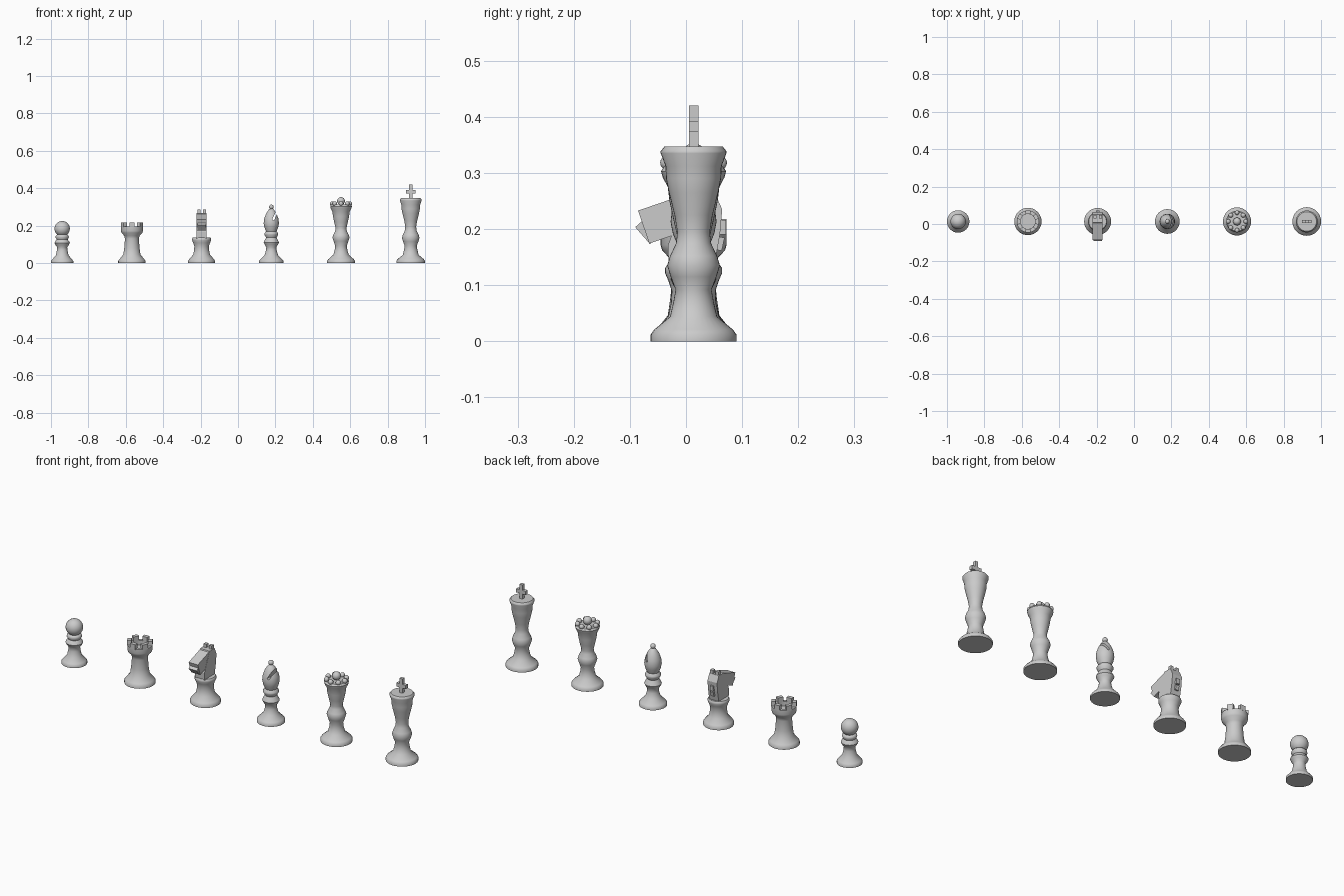
import bpy, bmesh
from math import cos, sin, pi, radians
from mathutils import Matrix, Vector

if "Cube" in bpy.data.objects:
    bpy.data.objects.remove(bpy.data.objects["Cube"])

CY = 0.0135                                   # row offset in y
X = [-0.94 + 0.3727 * i for i in range(6)]    # piece positions
SEG = 32


def finish(bm, name, smooth=None):
    bmesh.ops.recalc_face_normals(bm, faces=bm.faces)
    mesh = bpy.data.meshes.new(name)
    bm.to_mesh(mesh)
    bm.free()
    ob = bpy.data.objects.new(name, mesh)
    bpy.context.collection.objects.link(ob)
    bpy.ops.object.select_all(action='DESELECT')
    ob.select_set(True)
    bpy.context.view_layer.objects.active = ob
    if smooth:
        bpy.ops.object.shade_smooth_by_angle(angle=radians(smooth))
    return ob


def lathe(name, x, profile):
    """Turned body from (radius, height) points, bottom to top."""
    bm = bmesh.new()
    rings = [[bm.verts.new((x + r * cos(2 * pi * i / SEG), CY + r * sin(2 * pi * i / SEG), z))
              for i in range(SEG)] for r, z in profile]
    for a, b in zip(rings, rings[1:]):
        for i in range(SEG):
            j = (i + 1) % SEG
            bm.faces.new((a[i], a[j], b[j], b[i]))
    bm.faces.new(rings[0])
    bm.faces.new(rings[-1])
    return finish(bm, name, 48)


def box(bm, x, y, z, size, rot=None):
    m = Matrix.Translation((x, CY + y, z)) @ (rot or Matrix()) @ Matrix.Diagonal((*size, 1))
    bmesh.ops.create_cube(bm, size=1, matrix=m)


def ball(bm, x, y, z, r):
    bmesh.ops.create_uvsphere(bm, u_segments=16, v_segments=10, radius=r,
                              matrix=Matrix.Translation((x, CY + y, z)))


# Pawn
lathe("pawn_body", X[0], [(.06, 0), (.06, .011), (.054, .018), (.034, .042), (.028, .07), (.027, .085),
                          (.036, .097), (.041, .108), (.036, .118), (.029, .126), (.036, .138),
                          (.034, .146), (.028, .152)])
bm = bmesh.new()
bmesh.ops.create_uvsphere(bm, u_segments=SEG, v_segments=16, radius=.041,
                          matrix=Matrix.Translation((X[0], CY, .184)))
finish(bm, "pawn_head", 60)

# Rook: hollow tower with six merlons
lathe("rook_body", X[1], [(.073, 0), (.073, .012), (.066, .021), (.046, .046), (.041, .08), (.037, .13),
                          (.041, .146), (.056, .162), (.059, .172), (.059, .195), (.04, .195), (.04, .172)])
bm = bmesh.new()
for k in range(6):
    a = radians(30 + 60 * k)
    box(bm, X[1] + .049 * cos(a), .049 * sin(a), .205, (.02, .028, .026), Matrix.Rotation(a, 4, 'Z'))
finish(bm, "rook_merlons")

# Knight: turned pedestal with a blocky horse head
lathe("knight_pedestal", X[2], [(.072, 0), (.072, .012), (.066, .021), (.045, .045), (.04, .07), (.039, .09),
                                (.045, .108), (.051, .122), (.051, .13), (.047, .136)])
bm = bmesh.new()
outline = [(-.044, .13), (.036, .13), (.047, .19), (.051, .235), (.036, .268), (-.005, .268), (-.035, .2), (-.046, .17)]
sides = [[bm.verts.new((X[2] + s * .027, CY + y, z)) for y, z in outline] for s in (-1, 1)]
for s in sides:
    bm.faces.new(s)
for i in range(len(outline)):
    j = (i + 1) % len(outline)
    bm.faces.new((sides[0][i], sides[0][j], sides[1][j], sides[1][i]))
finish(bm, "knight_neck")
bm = bmesh.new()
box(bm, X[2], -.044, .219, (.052, .095, .062), Matrix.Rotation(radians(19), 4, 'X'))
finish(bm, "knight_muzzle")
bm = bmesh.new()
box(bm, X[2], -.066, .210, (.046, .066, .04), Matrix.Rotation(radians(41), 4, 'X'))
finish(bm, "knight_jaw")
bm = bmesh.new()
for s in (-1, 1):
    box(bm, X[2] + s * .015, .026, .272, (.016, .018, .027))
finish(bm, "knight_ears")
bm = bmesh.new()
box(bm, X[2], .048, .203, (.018, .02, .026))
box(bm, X[2], .042, .175, (.018, .022, .024), Matrix.Rotation(radians(-12), 4, 'X'))
finish(bm, "knight_mane")

# Bishop: mitre with a slanted slot and a ball finial
mitre = lathe("bishop_body", X[3], [(.066, 0), (.066, .011), (.06, .019), (.036, .043), (.028, .07), (.027, .085),
                                    (.036, .1), (.041, .111), (.036, .121), (.028, .136), (.037, .152),
                                    (.037, .159), (.028, .17), (.037, .192), (.041, .213), (.038, .238),
                                    (.028, .265), (.014, .286), (.006, .292)])
bm = bmesh.new()
box(bm, X[3] + .024, 0, .262, (.011, .12, .07), Matrix.Rotation(radians(25), 4, 'Y'))
slot = finish(bm, "bishop_slot_cutter")
slot.hide_render = True
bpy.context.view_layer.objects.active = mitre
mod = mitre.modifiers.new("slot", 'BOOLEAN')
mod.operation, mod.object, mod.solver = 'DIFFERENCE', slot, 'EXACT'
bpy.ops.object.modifier_apply(modifier="slot")
bpy.data.objects.remove(slot)
bm = bmesh.new()
ball(bm, X[3], 0, .3, .0125)
finish(bm, "bishop_finial", 60)

# Queen: crown ringed with beads
lathe("queen_body", X[4], [(.075, 0), (.075, .012), (.068, .021), (.041, .045), (.034, .07), (.031, .092),
                           (.04, .118), (.046, .137), (.041, .152), (.031, .172), (.029, .187), (.036, .217),
                           (.043, .25), (.046, .275), (.055, .292), (.058, .303), (.052, .312)])
bm = bmesh.new()
for k in range(8):
    ball(bm, X[4] + .047 * cos(k * pi / 4), .047 * sin(k * pi / 4), .318, .0125)
ball(bm, X[4], 0, .332, .021)
finish(bm, "queen_crown_beads", 60)

# King: tall body with a cross
lathe("king_body", X[5], [(.0765, 0), (.0765, .012), (.07, .021), (.042, .044), (.036, .07), (.032, .092),
                          (.041, .115), (.047, .135), (.042, .152), (.031, .175), (.029, .195), (.034, .225),
                          (.044, .265), (.049, .29), (.05, .312), (.0585, .335), (.0585, .339), (.052, .347)])
bm = bmesh.new()
box(bm, X[5], 0, .382, (.017, .017, .076))
for s in (-1, 1):
    box(bm, X[5] + s * .0175, 0, .3825, (.018, .017, .019))
finish(bm, "king_cross")
